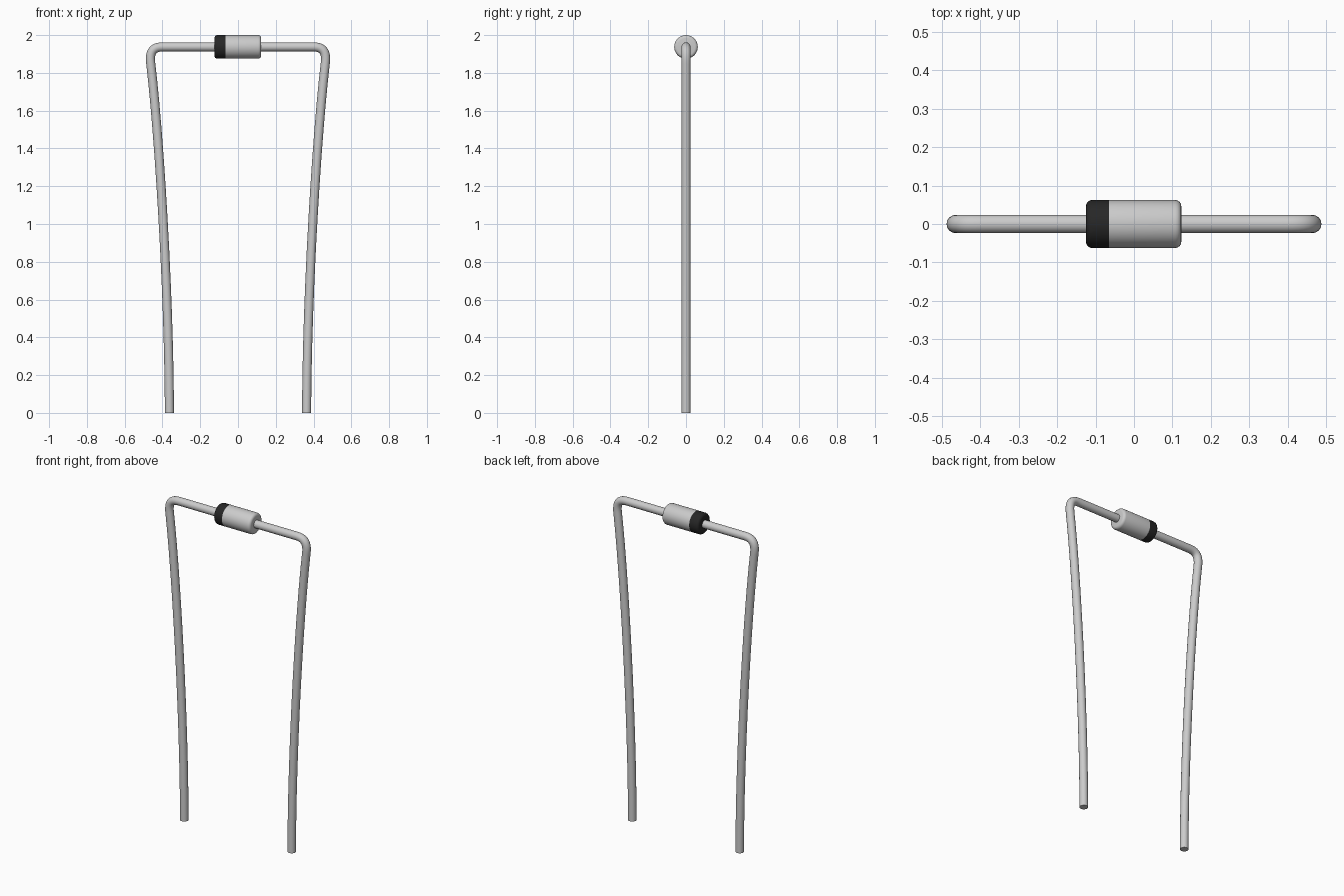
import bpy, bmesh, math
from mathutils import Matrix, Vector

if "Cube" in bpy.data.objects:
    bpy.data.objects.remove(bpy.data.objects["Cube"])

AXIS_Z, R, WIRE = 1.9375, 0.0625, 0.024


def smooth(ob):
    bpy.ops.object.select_all(action='DESELECT')
    ob.select_set(True)
    bpy.context.view_layer.objects.active = ob
    bpy.ops.object.shade_smooth_by_angle(angle=math.radians(40))


def lathe(name, profile, steps=32):
    """Spin (x, radius) points around the lead axis."""
    bm = bmesh.new()
    vs = [bm.verts.new((x, 0, r)) for x, r in profile]
    es = [bm.edges.new(p) for p in zip(vs, vs[1:])]
    bmesh.ops.spin(bm, geom=vs + es, cent=(0, 0, 0), axis=(1, 0, 0),
                   angle=math.tau, steps=steps)
    bmesh.ops.remove_doubles(bm, verts=bm.verts, dist=1e-5)
    bmesh.ops.recalc_face_normals(bm, faces=bm.faces)
    me = bpy.data.meshes.new(name)
    # make sure the shell faces outward even where it is open at the joint
    if sum(f.normal.dot(Vector((0, *f.calc_center_median().yz))) for f in bm.faces) < 0:
        bmesh.ops.reverse_faces(bm, faces=bm.faces)
    bm.to_mesh(me)
    ob = bpy.data.objects.new(name, me)
    ob.location.z = AXIS_Z
    bpy.context.collection.objects.link(ob)
    smooth(ob)
    return ob


def rounded_end(x, side, c=0.016):
    """Profile from the end face centre round to the cylinder wall."""
    arc = [(x - side * c * (1 - math.sin(a)), R - c + c * math.cos(a))
           for a in (math.pi / 2 * (1 - i / 4) for i in range(5))]
    return [(x, 0.0)] + arc


# Body and dark polarity band
lathe("diode_body", rounded_end(0.123, 1) + [(-0.065, R)])
band = lathe("polarity_band", rounded_end(-0.125, -1) + [(-0.065, R)])
mat = bpy.data.materials.new("dark_band")
mat.diffuse_color = (0.02, 0.02, 0.02, 1)
mat.use_nodes = True
mat.node_tree.nodes["Principled BSDF"].inputs["Base Color"].default_value = mat.diffuse_color
band.data.materials.append(mat)


# Bent wire leads: (left handle, point, right handle) as x, z
KNOTS = [((0.363, -0.2), (0.363, 0.0), (0.365, 0.65)),
         ((0.42, 1.5), (0.462, 1.85), (0.469, 1.905)),
         ((0.455, AXIS_Z), (0.40, AXIS_Z), (0.33, AXIS_Z)),
         ((0.2, AXIS_Z), (0.1, AXIS_Z), (0.05, AXIS_Z))]


def lead(name, side):
    cu = bpy.data.curves.new(name, 'CURVE')
    cu.dimensions = '3D'
    cu.bevel_depth, cu.bevel_resolution = WIRE, 6
    cu.use_fill_caps = True
    cu.resolution_u = 12
    sp = cu.splines.new('BEZIER')
    sp.bezier_points.add(len(KNOTS) - 1)
    for p, (l, c, r) in zip(sp.bezier_points, KNOTS):
        p.handle_left_type = p.handle_right_type = 'FREE'
        p.handle_left = (side * l[0], 0, l[1])
        p.co = (side * c[0], 0, c[1])
        p.handle_right = (side * r[0], 0, r[1])
    ob = bpy.data.objects.new(name, cu)
    bpy.context.collection.objects.link(ob)
    bpy.ops.object.select_all(action='DESELECT')
    ob.select_set(True)
    bpy.context.view_layer.objects.active = ob
    bpy.ops.object.convert(target='MESH')
    smooth(bpy.context.view_layer.objects.active)


lead("right_lead", 1)
lead("left_lead", -1)
